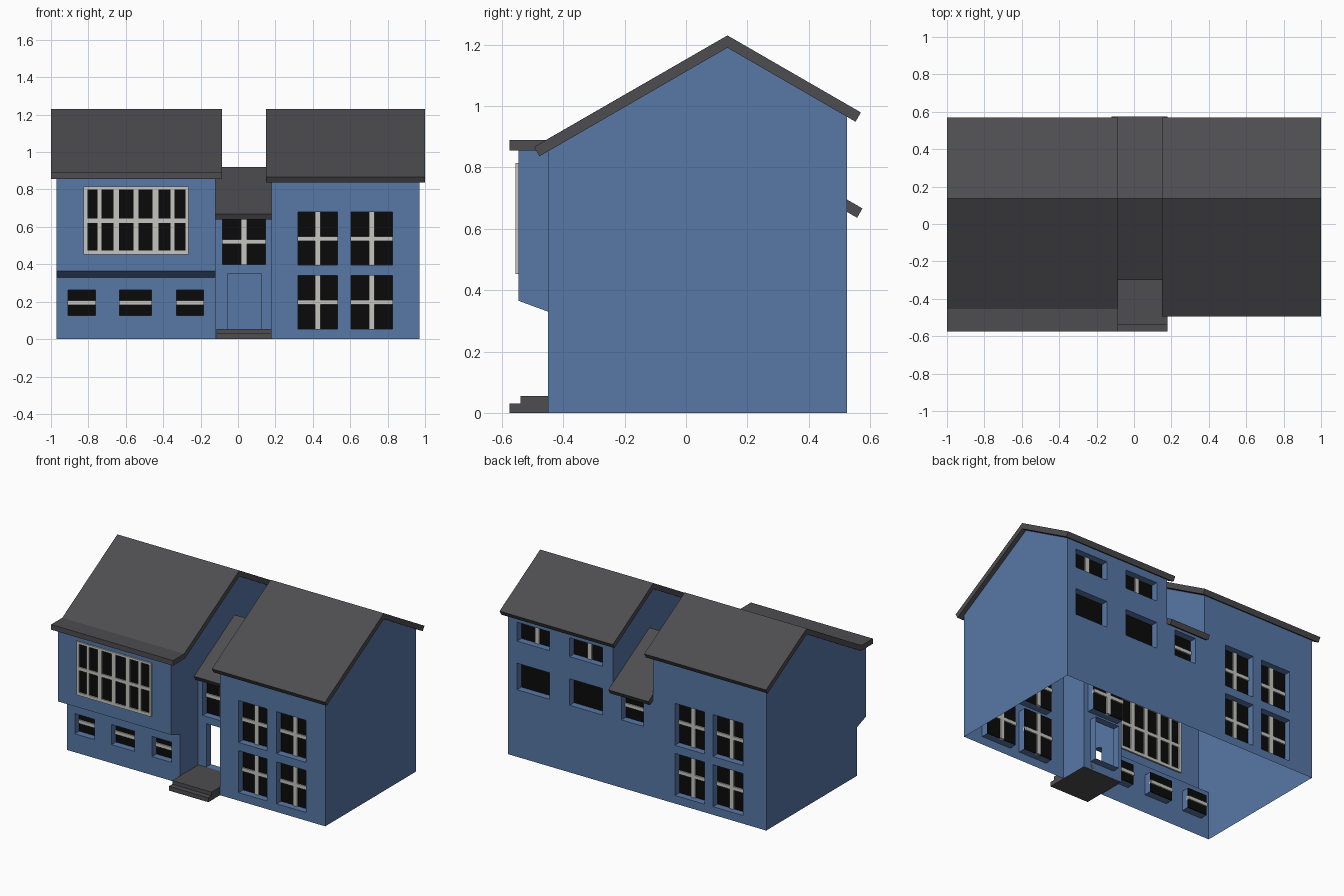
import bpy, bmesh
from mathutils import Vector

if "Cube" in bpy.data.objects:
    bpy.data.objects.remove(bpy.data.objects["Cube"])


def material(name, rgb):
    m = bpy.data.materials.new(name)
    m.use_nodes = True
    m.diffuse_color = (*rgb, 1)
    bsdf = m.node_tree.nodes["Principled BSDF"]
    bsdf.inputs["Base Color"].default_value = (*rgb, 1)
    bsdf.inputs["Roughness"].default_value = 0.8
    return m


BLUE = material("wall blue", (0.095, 0.185, 0.38))
SLATE = material("roof slate", (0.075, 0.073, 0.08))
WHITE = material("frame off white", (0.56, 0.56, 0.53))
BLACK = material("glass black", (0.003, 0.003, 0.003))

# Main dimensions
SIDE, INNER_L, INNER_R = 0.97, -0.12, 0.18
FRONT, BACK, BAY, ENTRY = -0.45, 0.525, -0.545, -0.26
RIDGE, SLOPE, RECESS = 0.135, 0.577, 0.05


def finish(name, bm, mat):
    mesh = bpy.data.meshes.new(name)
    bmesh.ops.remove_doubles(bm, verts=bm.verts, dist=1e-5)
    bm.to_mesh(mesh)
    bm.free()
    mesh.materials.append(mat)
    ob = bpy.data.objects.new(name, mesh)
    bpy.context.collection.objects.link(ob)
    return ob


def face(bm, pts, out):
    f = bm.faces.new([bm.verts.new(p) for p in pts])
    f.normal_update()
    if f.normal.dot(Vector(out)) < 0:
        f.normal_flip()


def add_box(bm, x, y, z):
    size = [r[1] - r[0] for r in (x, y, z)]
    mid = [(r[1] + r[0]) / 2 for r in (x, y, z)]
    verts = bmesh.ops.create_cube(bm, size=1)["verts"]
    bmesh.ops.scale(bm, vec=size, verts=verts)
    bmesh.ops.translate(bm, vec=mid, verts=verts)


def prism(name, x0, x1, profile, mat):
    """Closed (y, z) profile extruded along x."""
    bm = bmesh.new()
    f = bm.faces.new([bm.verts.new((x0, y, z)) for y, z in profile])
    ext = bmesh.ops.extrude_face_region(bm, geom=[f])["geom"]
    bmesh.ops.translate(bm, vec=(x1 - x0, 0, 0),
                        verts=[v for v in ext if isinstance(v, bmesh.types.BMVert)])
    bmesh.ops.recalc_face_normals(bm, faces=bm.faces)
    return finish(name, bm, mat)


def panel(bm, y, x, z, holes, out):
    """Upright sheet with rectangular holes (x0, x1, z0, z1)."""
    xs = sorted(set(x) | {v for h in holes for v in h[:2]})
    zs = sorted(set(z) | {v for h in holes for v in h[2:]})
    for a, b in zip(xs, xs[1:]):
        for c, d in zip(zs, zs[1:]):
            mx, mz = (a + b) / 2, (c + d) / 2
            if not any(h[0] < mx < h[1] and h[2] < mz < h[3] for h in holes):
                face(bm, [(a, y, c), (b, y, c), (b, y, d), (a, y, d)], (0, out, 0))


def reveal(bm, y, hole, out):
    """Four sides of a recessed opening."""
    a, b, c, d = hole
    yi = y - out * RECESS
    for x, n in ((a, 1), (b, -1)):
        face(bm, [(x, y, c), (x, yi, c), (x, yi, d), (x, y, d)], (n, 0, 0))
    for z, n in ((c, 1), (d, -1)):
        face(bm, [(a, y, z), (a, yi, z), (b, yi, z), (b, y, z)], (0, 0, n))


def window(name, y, hole, out, bars):
    """Dark pane at the back of the recess with glazing bars."""
    a, b, c, d = hole
    yi = y - out * RECESS
    bm = bmesh.new()
    add_box(bm, (a, b), (yi - 0.003, yi + 0.003), (c, d))
    finish(name + "_glass", bm, BLACK)
    if bars:
        bm = bmesh.new()
        mx, mz = (a + b) / 2, (c + d) / 2
        depth = (yi - 0.012, yi + 0.012)
        if "v" in bars:
            add_box(bm, (mx - 0.015, mx + 0.015), depth, (c, d))
        if "h" in bars:
            add_box(bm, (a, b), depth, (mz - 0.012, mz + 0.012))
        finish(name + "_bars", bm, WHITE)


# Window layouts: (x0, x1, z0, z1)
rows = ((0.055, 0.34), (0.395, 0.68))
right_windows = [(a, b, *r) for a, b in ((0.32, 0.533), (0.605, 0.827)) for r in rows]
back_windows = [(a, b, *r) for a, b in ((-0.505, -0.285), (-0.795, -0.57)) for r in rows]
low_windows = [(a, b, 0.125, 0.262) for a, b in
               ((-0.91, -0.762), (-0.634, -0.463), (-0.33, -0.185))]
back_cols = ((0.655, 0.9), (0.26, 0.505))
small_windows = [(a, b, 0.785, 0.913) for a, b in back_cols]
plain_windows = [(a, b, 0.455, 0.635) for a, b in back_cols]
entry_window = [(-0.083, 0.147, 0.398, 0.645)]
stair_window = [(-0.047, 0.117, 0.46, 0.636)]
door_hole = [(-0.056, 0.126, 0.055, 0.35)]
bay_frame = (-0.825, -0.265, 0.452, 0.815)

# Walls: open-bottomed shell
walls = bmesh.new()
sheets = [
    ("front_right", FRONT, (INNER_R, SIDE), (0, 0.853), -1, [(right_windows, "vh")]),
    ("front_left", FRONT, (-SIDE, INNER_L), (0, 0.33), -1, [(low_windows, "h")]),
    ("entry", ENTRY, (INNER_L, INNER_R), (0, 0.652), -1,
     [(entry_window, "vh"), (door_hole, None)]),
    ("back_left", BACK, (-SIDE, INNER_L), (0, 0.965), 1, [(back_windows, "vh")]),
    ("back_middle", BACK, (INNER_L, INNER_R), (0, 0.655), 1, [(stair_window, "h")]),
    ("back_right", BACK, (INNER_R, SIDE), (0, 0.965), 1,
     [(small_windows, "v"), (plain_windows, "")]),
]
for name, y, x, z, out, groups in sheets:
    panel(walls, y, x, z, [h for g, _ in groups for h in g], out)
    for group, bars in groups:
        for i, hole in enumerate(group):
            reveal(walls, y, hole, out)
            if bars is not None:
                window(f"{name}_window_{bars}{i + 1}", y, hole, out, bars)

# Overhanging bay: front sheet and sloped soffit
panel(walls, BAY, (-SIDE, INNER_L), (0.365, 0.86), [bay_frame], -1)
face(walls, [(-SIDE, BAY, 0.365), (INNER_L, BAY, 0.365),
             (INNER_L, FRONT, 0.33), (-SIDE, FRONT, 0.33)], (0, 0, -1))

# Gable ends, and inner gables that step over the middle roof
gable_top = [(BACK, 0.965), (RIDGE, 1.19)]
bay_side = [(-0.438, 0.86), (BAY, 0.86), (BAY, 0.365), (FRONT, 0.33)]
plain_side = [(FRONT, 0.853)]
full_base = [(FRONT, 0), (BACK, 0)]
step_base = [(FRONT, 0), (ENTRY, 0), (ENTRY, 0.652), (RIDGE, 0.88), (BACK, 0.655)]
for x, base, side, out in ((-SIDE, full_base, bay_side, -1), (INNER_L, step_base, bay_side, 1),
                           (INNER_R, step_base, plain_side, -1), (SIDE, full_base, plain_side, 1)):
    face(walls, [(x, y, z) for y, z in base + gable_top + side], (out, 0, 0))
finish("walls", walls, BLUE)

# Bay window: glass sheet and a twelve-light frame
bm = bmesh.new()
add_box(bm, bay_frame[:2], (BAY - 0.002, BAY + 0.002), bay_frame[2:])
finish("bay_window_glass", bm, BLACK)
lights = [(a, b, c, d) for a, b in ((-0.805, -0.75), (-0.73, -0.665), (-0.635, -0.56),
                                    (-0.532, -0.457), (-0.425, -0.36), (-0.34, -0.28))
          for c, d in ((0.473, 0.622), (0.645, 0.8))]
bm = bmesh.new()
panel(bm, BAY - 0.01, bay_frame[:2], bay_frame[2:], lights, -1)
frame = finish("bay_window_frame", bm, WHITE)
solid = frame.modifiers.new("thickness", "SOLIDIFY")
solid.thickness, solid.offset = 0.02, -1


# Roofs: pitched slabs with square-cut eaves
def roof(name, x0, x1, top, front, back, flat_front=False):
    def height(y):
        return top - SLOPE * abs(y - RIDGE)
    cut_y, cut_z = 0.0175, 0.0303
    upper = [(back - cut_y, height(back) - cut_z), (back, height(back)), (RIDGE, top)]
    if flat_front:
        edge = [(-0.455, 0.89), (-0.575, 0.89), (-0.575, 0.855), (-0.447, 0.855)]
    else:
        edge = [(front, height(front)), (front + cut_y, height(front) - cut_z)]
    prism(name, x0, x1, upper + edge + [(RIDGE, top - 0.04)], SLATE)


roof("left_roof", -1, -0.085, 1.23, -0.495, 0.57, True)
roof("right_roof", 0.15, 1, 1.23, -0.495, 0.57)
roof("middle_roof", INNER_L, INNER_R, 0.92, -0.3, 0.575)

# Entrance steps
prism("entrance_steps", -0.115, INNER_R,
      [(ENTRY, 0), (-0.575, 0), (-0.575, 0.03), (-0.54, 0.03), (-0.54, 0.055), (ENTRY, 0.055)], SLATE)
